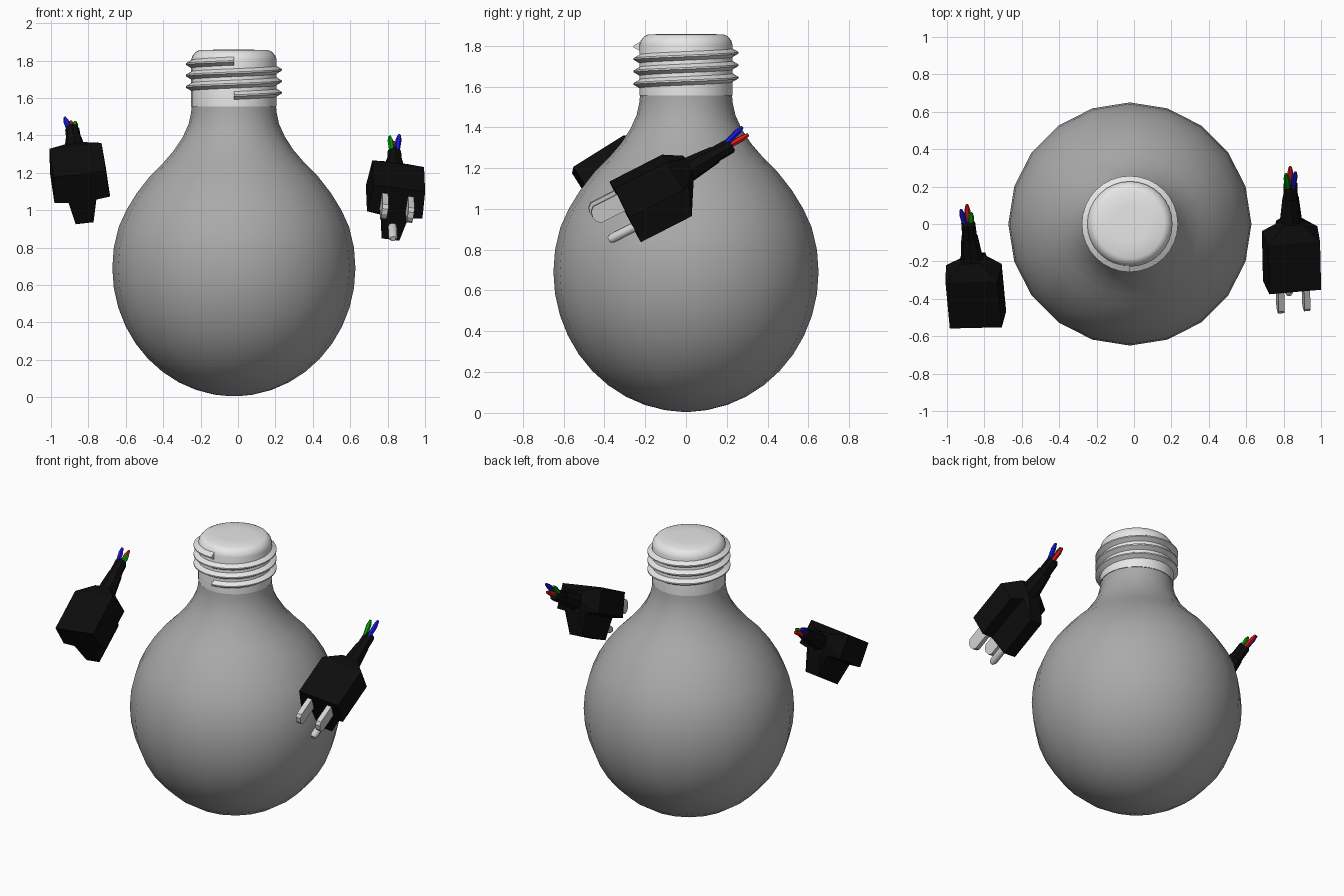
import bpy, bmesh, math
from mathutils import Vector, Matrix

if "Cube" in bpy.data.objects:
    bpy.data.objects.remove(bpy.data.objects["Cube"])


def material(name, rgb):
    m = bpy.data.materials.new(name)
    m.diffuse_color = (*rgb, 1)
    m.use_nodes = True
    m.node_tree.nodes["Principled BSDF"].inputs["Base Color"].default_value = m.diffuse_color
    return m


GLASS = material("grey glass", (0.40, 0.40, 0.40))
CAP = material("light metal", (0.80, 0.80, 0.80))
RUBBER = material("black rubber", (0.004, 0.004, 0.004))
STEEL = material("prong steel", (0.64, 0.64, 0.64))
RED = material("red wire", (0.80, 0.01, 0.01))
GREEN = material("green wire", (0.0, 0.35, 0.0))
BLUE = material("blue wire", (0.01, 0.01, 0.80))


def loft(name, rings, mat, matrix=None, smooth=None):
    """Skin a list of equal-length point rings and cap both ends."""
    bm = bmesh.new()
    vs = [[bm.verts.new(p) for p in ring] for ring in rings]
    n = len(rings[0])
    for a, b in zip(vs, vs[1:]):
        for i in range(n):
            j = (i + 1) % n
            bm.faces.new((a[i], a[j], b[j], b[i]))
    bm.faces.new(vs[0][::-1])
    bm.faces.new(vs[-1])
    bmesh.ops.recalc_face_normals(bm, faces=bm.faces)
    me = bpy.data.meshes.new(name)
    bm.to_mesh(me)
    bm.free()
    me.materials.append(mat)
    ob = bpy.data.objects.new(name, me)
    bpy.context.collection.objects.link(ob)
    if matrix:
        ob.matrix_world = matrix
    if smooth:
        bpy.ops.object.select_all(action='DESELECT')
        ob.select_set(True)
        bpy.context.view_layer.objects.active = ob
        bpy.ops.object.shade_smooth_by_angle(angle=math.radians(smooth))
    return ob


def circle(r, z, n):
    return [(r * math.cos(2 * math.pi * i / n), r * math.sin(2 * math.pi * i / n), z)
            for i in range(n)]


def tube(name, a, b, sizes, n, mat, matrix, smooth=None):
    """Round rod from a to b; sizes lists (fraction, radius)."""
    a, b = Vector(a), Vector(b)
    q = (b - a).to_track_quat('Z', 'Y')
    rings = [[a + (b - a) * t + q @ Vector(p) for p in circle(r, 0, n)] for t, r in sizes]
    return loft(name, rings, mat, matrix, smooth)


# Glass bulb: spherical lower half flowing into a neck
CENTRE = Matrix.Translation((-0.022, 0, 0))
profile = [(0.65 * math.sin(a), 0.69 - 0.685 * math.cos(a))
           for a in [math.radians(d) for d in (2, 9, 18, 27, 36, 45, 54, 63, 72, 81, 90)]]
profile += [(0.642, 0.80), (0.616, 0.91), (0.575, 1.00), (0.52, 1.09), (0.45, 1.18),
            (0.38, 1.25), (0.32, 1.32), (0.274, 1.39), (0.242, 1.46), (0.229, 1.52), (0.225, 1.56)]
loft("bulb_glass", [circle(r, z, 20) for r, z in profile], GLASS, CENTRE, 40)

# Metal screw cap with a rounded shoulder
cap = [(0.228, 1.555), (0.228, 1.805), (0.222, 1.825), (0.205, 1.846), (0.185, 1.855), (0.10, 1.858)]
loft("screw_cap", [circle(r, z, 32) for r, z in cap], CAP, CENTRE, 50)

# Helical thread, three turns with a triangular section
rings = []
for i in range(97):
    a = -math.pi / 2 + 2 * math.pi * i / 32
    z = 1.613 + 0.061 * i / 32
    rings.append([(r * math.cos(a), r * math.sin(a), z + dz)
                  for r, dz in ((0.22, -0.026), (0.257, -0.004), (0.257, 0.004), (0.22, 0.026))])
loft("screw_thread", rings, CAP, CENTRE, 30)


def plug_matrix(origin, across, along):
    y = Vector(along).normalized()
    x = Vector(across)
    x = (x - y * x.dot(y)).normalized()
    z = x.cross(y)
    m = Matrix((x, y, z)).transposed().to_4x4()
    m.translation = origin
    return m


def connector(side, m, wires):
    """Moulded body, cable and wires; local x across, y toward cable, z up."""
    # half section as (half width, height, rear y of full size)
    front = [(0.14, 0.31, 0.29), (0.15, 0.15, 0.30), (0.075, 0.14, 0.33), (0.048, 0.0, 0.28)]
    back = [(0.052, 0.27, 0.38), (0.058, 0.21, 0.38), (0.056, 0.16, 0.37), (0.046, 0.14, 0.36)]

    def ring(half, flat=False):
        right = [(w, 0 if flat else y, z) for w, z, y in half]
        return right + [(-x, y, z) for x, y, z in reversed(right)]

    loft(side + "_body", [ring(front, True), ring(front), ring(back)], RUBBER, m)
    tube(side + "_strain_relief", (0, 0.34, 0.205), (0, 0.52, 0.212),
         [(0, 0.064), (0.45, 0.055), (1, 0.044)], 8, RUBBER, m, 30)
    tube(side + "_cable", (0, 0.50, 0.212), (0, 0.615, 0.217),
         [(0, 0.04), (0.9, 0.038), (1, 0.03)], 8, RUBBER, m, 30)
    for colour, mat, tip in wires:
        start = (tip[0] * 0.45, 0.57, 0.217 + (tip[2] - 0.217) * 0.2)
        tube(f"{side}_{colour}_wire", start, tip,
             [(0, 0.015), (0.75, 0.016), (1, 0.008)], 6, mat, m, 30)


# Right connector: plug with two blades and a round pin
right = plug_matrix((0.815, -0.225, 0.843), (0.988, 0.08, -0.13), (-0.02, 0.89, 0.455))
connector("plug", right, [("green", GREEN, (-0.03, 0.69, 0.265)),
                          ("blue", BLUE, (0.02, 0.70, 0.275)),
                          ("red", RED, (0.0, 0.71, 0.225))])
for name, x in (("left", -0.07), ("right", 0.07)):
    outline = [(0.02, 0.18), (-0.13, 0.18), (-0.15, 0.197), (-0.157, 0.225),
               (-0.15, 0.253), (-0.13, 0.27), (0.02, 0.27)]
    loft(f"{name}_blade", [[(x + s, y, z) for y, z in outline] for s in (-0.016, 0.016)],
         STEEL, right)
tube("ground_pin", (0, 0.02, 0.075), (0, -0.135, 0.075),
     [(0, 0.024), (0.88, 0.024), (1, 0.014)], 10, STEEL, right, 40)

# Left connector: matching socket without prongs
left = plug_matrix((-0.82, -0.39, 0.93), (0.99, 0.035, 0.12), (-0.08, 0.848, 0.53))
connector("socket", left, [("blue", BLUE, (-0.03, 0.70, 0.235)),
                           ("red", RED, (0.0, 0.71, 0.20)),
                           ("green", GREEN, (0.022, 0.67, 0.22))])
